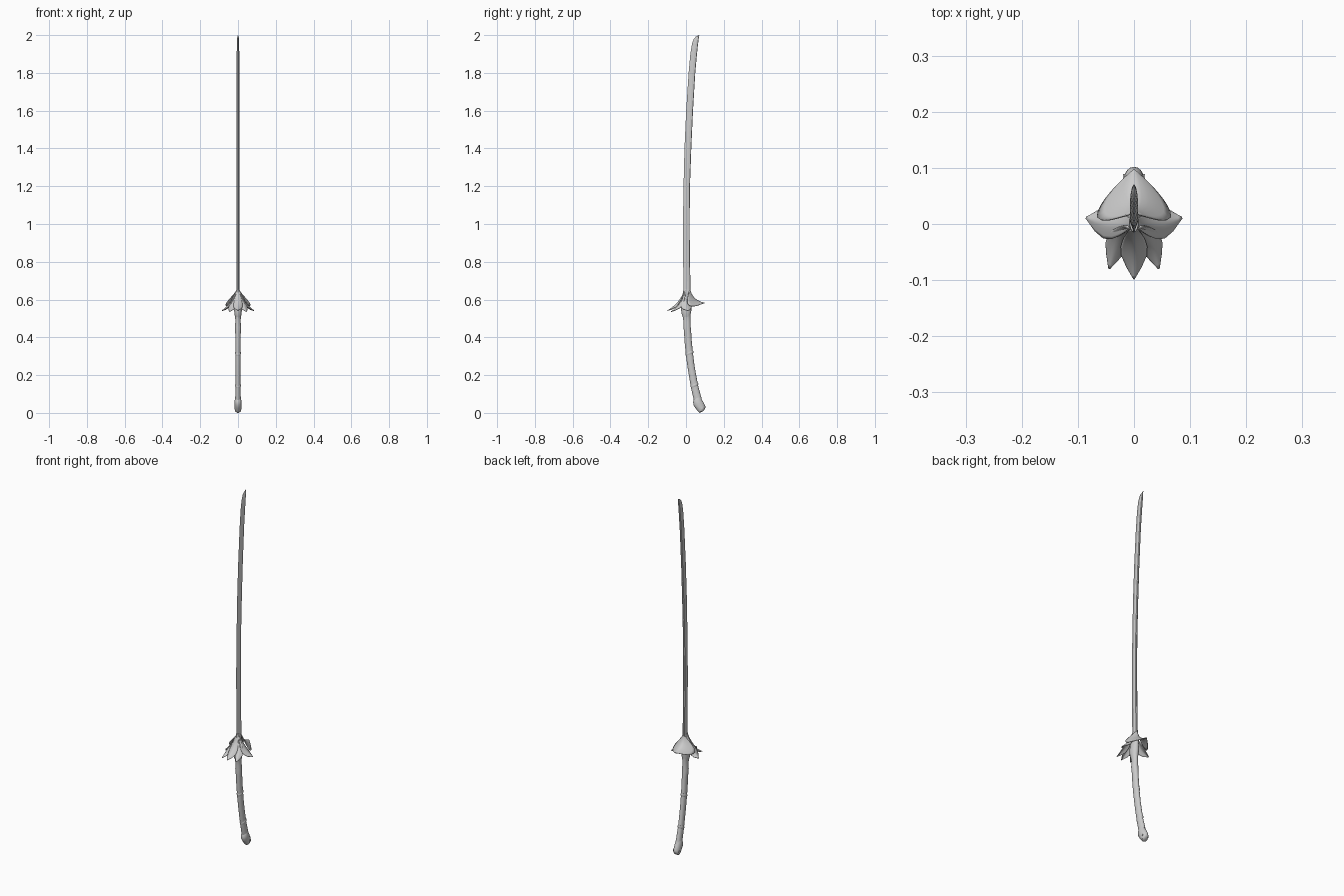
import bpy, bmesh, math
from mathutils import Vector


def finish(name, bm, angle=35):
    bmesh.ops.recalc_face_normals(bm, faces=bm.faces)
    me = bpy.data.meshes.new(name)
    bm.to_mesh(me)
    bm.free()
    ob = bpy.data.objects.new(name, me)
    bpy.context.collection.objects.link(ob)
    bpy.ops.object.select_all(action='DESELECT')
    ob.select_set(True)
    bpy.context.view_layer.objects.active = ob
    bpy.ops.object.shade_smooth_by_angle(angle=math.radians(angle))
    return ob


def loft(name, rings, section, angle=35):
    """rings: (front y, front z, back y, back z, half width); section: (u, v) with u 0..1 front to back."""
    bm = bmesh.new()
    loops = []
    for fy, fz, by, bz, h in rings:
        loops.append([bm.verts.new((v * h, fy + (by - fy) * u, fz + (bz - fz) * u)) for u, v in section])
    n = len(section)
    for a, b in zip(loops, loops[1:]):
        for i in range(n):
            bm.faces.new((a[i], a[(i + 1) % n], b[(i + 1) % n], b[i]))
    bm.faces.new(loops[0])
    bm.faces.new(loops[-1])
    return finish(name, bm, angle)


def petal(name, root, ctrl, tip, widths, droop, pull=0.0, mirror=False):
    """Arched petal: curved spine, width profile, sides that droop and sweep back."""
    root, ctrl, tip = Vector(root), Vector(ctrl), Vector(tip)
    d = Vector((tip.x - root.x, tip.y - root.y, 0)).normalized()
    side = Vector((-d.y, d.x, 0))
    nt, ns, wmax = 18, 10, max(widths)
    bm = bmesh.new()
    rows = []
    for i in range(nt + 1):
        t = i / nt
        p = root * (1 - t) ** 2 + ctrl * 2 * t * (1 - t) + tip * t * t
        f = t * (len(widths) - 1)
        k = min(int(f), len(widths) - 2)
        w = widths[k] + (widths[k + 1] - widths[k]) * (f - k)
        row = []
        for j in range(ns + 1):
            s = 2 * j / ns - 1
            a = abs(s) ** 1.4 * w / wmax
            row.append(bm.verts.new(p + side * s * w - d * pull * a - Vector((0, 0, droop * a))))
        rows.append(row)
    for a, b in zip(rows, rows[1:]):
        for j in range(ns):
            bm.faces.new((a[j], a[j + 1], b[j + 1], b[j]))
    bmesh.ops.remove_doubles(bm, verts=bm.verts, dist=1e-5)
    ob = finish(name, bm, 50)
    m = ob.modifiers.new("thickness", 'SOLIDIFY')
    m.thickness, m.offset = 0.003, 0
    if mirror:
        ob.modifiers.new("mirror", 'MIRROR')
    return ob


N = 16
oval = [(0.5 - 0.5 * math.cos(2 * math.pi * i / N), math.sin(2 * math.pi * i / N)) for i in range(N)]
blade_section = [(0, 0), (0.62, 1), (0.95, 0.7), (1, 0), (0.95, -0.7), (0.62, -1)]

# Long curved blade, cutting edge on the front, slanted point
blade = [(-.013, .55, .024, .55, .008), (-.013, .66, .024, .66, .008), (-.015, .8, .021, .8, .008),
         (-.016, 1.0, .019, 1.0, .0078), (-.013, 1.2, .021, 1.2, .0076), (-.008, 1.4, .028, 1.4, .0074),
         (.001, 1.6, .037, 1.6, .0072), (.014, 1.8, .049, 1.8, .007), (.023, 1.9, .058, 1.9, .0068),
         (.032, 1.955, .064, 1.955, .0062), (.041, 1.98, .067, 1.98, .005),
         (.053, 1.993, .069, 1.993, .003), (.069, 2.0, .071, 2.0, .0005)]
loft("blade", blade, blade_section, 15)

# Core of the guard, hidden under the petals
core = [(-.014, .5, .023, .5, .013), (-.022, .52, .024, .52, .018), (-.026, .545, .03, .55, .021),
        (-.024, .58, .03, .59, .017), (-.017, .62, .026, .625, .011), (-.014, .655, .024, .655, .008)]
loft("guard_core", core, oval)

# Curved grip
grip = [(.043, .06, .083, .075, .015), (.027, .13, .064, .145, .0135), (.015, .2, .052, .21, .0135),
        (.007, .25, .044, .258, .0135), (-.001, .31, .037, .315, .014), (-.007, .37, .031, .373, .014),
        (-.01, .42, .028, .42, .0145), (-.013, .455, .025, .455, .017), (-.013, .48, .024, .48, .014),
        (-.017, .51, .024, .51, .015), (-.021, .53, .025, .53, .018)]
loft("grip", grip, oval)

# Raised bands around the grip
for i, (fy, by, z) in enumerate([(.025, .065, .14), (-.002, .039, .31)]):
    loft(f"grip_band_{i + 1}", [(fy + .002, z - .009, by - .002, z + .004, .0135), (fy, z - .003, by, z + .01, .0155),
                                (fy, z + .002, by, z + .015, .0155),
                                (fy + .002, z + .008, by - .002, z + .021, .0135)], oval)

# Pommel with a slanted, rounded end
pommel = [(.042, .072, .078, .088, .0145), (.038, .06, .083, .072, .018), (.039, .042, .093, .055, .018),
          (.05, .025, .102, .036, .018), (.06, .012, .102, .026, .0175), (.068, .003, .096, .015, .015),
          (.073, .0, .089, .008, .008)]
loft("pommel", pommel, oval)

# Side rivets on the pommel
for s in (-1, 1):
    bpy.ops.mesh.primitive_cylinder_add(vertices=12, radius=.006, depth=.006,
                                        location=(s * .0165, .083, .027), rotation=(0, math.pi / 2, 0))
    bpy.context.object.name = "pommel_rivet"

# Flower-like guard petals
petal("front_petal", (0, -.010, .65), (0, -.025, .585), (0, -.099, .541),
      [.006, .013, .019, .023, .022, .013, 0], .015)
petal("front_side_petal", (.008, -.006, .642), (.028, -.015, .575), (.044, -.079, .536),
      [.006, .012, .018, .021, .019, .011, .001], .012, mirror=True)
petal("side_petal", (.006, .002, .648), (.028, -.008, .585), (.085, .011, .541),
      [.008, .014, .02, .026, .027, .018, .001], .014, mirror=True)
petal("back_petal", (0, .022, .65), (0, .035, .595), (0, .098, .582),
      [.01, .026, .045, .058, .065, .064, .055, .036, 0], .032, pull=.036)
